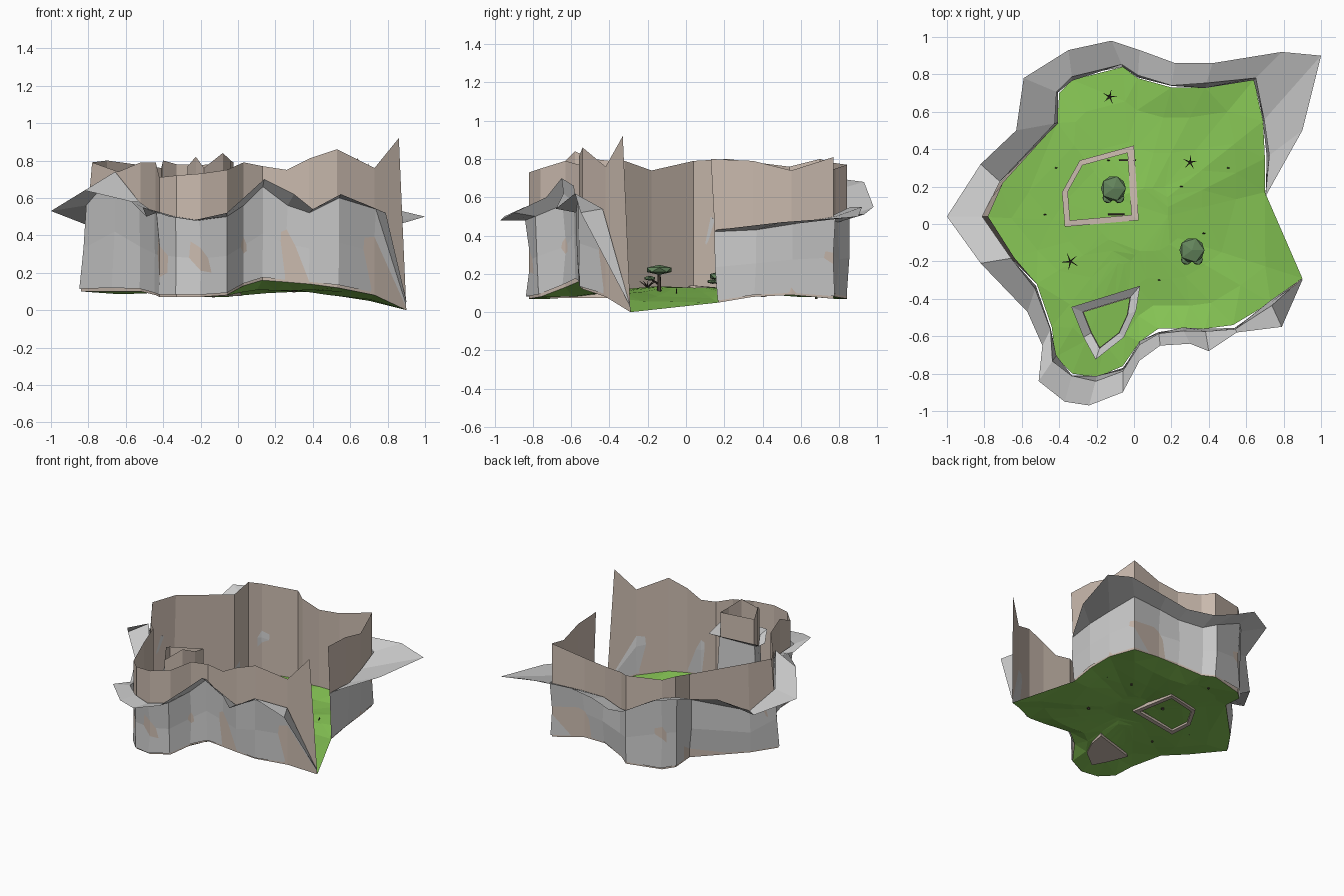
import bpy, bmesh, math, random
from mathutils import Vector
from mathutils.bvhtree import BVHTree

if "Cube" in bpy.data.objects:
    bpy.data.objects.remove(bpy.data.objects["Cube"])

random.seed(4)


def mat(name, col):
    m = bpy.data.materials.new(name)
    m.diffuse_color = (*col, 1)
    m.use_nodes = True
    m.node_tree.nodes["Principled BSDF"].inputs["Base Color"].default_value = m.diffuse_color
    return m


SAND = mat("sandstone", (0.60, 0.50, 0.43))
GRASS = mat("grass", (0.24, 0.56, 0.09))
LEAF = mat("leaf", (0.13, 0.24, 0.11))
BARK = mat("bark", (0.06, 0.045, 0.035))


def make(name, verts, faces, material=None):
    me = bpy.data.meshes.new(name)
    me.from_pydata([tuple(v) for v in verts], [], faces)
    me.update()
    ob = bpy.data.objects.new(name, me)
    bpy.context.collection.objects.link(ob)
    if material:
        me.materials.append(material)
    return ob


def sheet(name, rows, material=None, closed=False):
    """Join equal-length rows of points with quads."""
    n = len(rows[0])
    verts = [p for r in rows for p in r]
    faces = []
    for j in range(len(rows) - 1):
        for i in range(n if closed else n - 1):
            k = (i + 1) % n
            faces.append((j * n + i, j * n + k, (j + 1) * n + k, (j + 1) * n + i))
    return make(name, verts, faces, material)


# Cliff stations, clockwise from the open tip: x, y, base z, top z
WALL = [
    (.90, -.29, 0, .92), (.73, -.42, .08, .76), (.53, -.54, .12, .86), (.38, -.56, .14, .81),
    (.26, -.56, .15, .75), (.13, -.56, .16, .77), (.03, -.63, .13, .79), (-.06, -.76, .08, .75),
    (-.20, -.82, .07, .73), (-.33, -.80, .07, .72), (-.42, -.71, .07, .71), (-.44, -.55, .08, .79),
    (-.52, -.32, .10, .79), (-.66, -.18, .10, .74), (-.84, .04, .10, .79), (-.72, .22, .10, .80),
    (-.41, .54, .10, .76), (-.40, .70, .08, .80), (-.33, .77, .07, .78), (-.06, .84, .07, .77),
    (.02, .78, .08, .75), (.20, .73, .12, .73), (.38, .73, .12, .75), (.64, .77, .07, .81),
    (.69, .55, .09, .74), (.70, .35, .08, .79), (.70, .17, .05, .80)]
# Matching ledge rim: x, y, outer z, z where it leaves the wall
LEDGE = [
    (.90, -.30, .05, .03), (.79, -.55, .52, .54), (.55, -.58, .62, .60), (.40, -.68, .54, .52),
    (.30, -.64, .62, .56), (.14, -.65, .70, .66), (.03, -.73, .60, .56), (-.06, -.90, .52, .50),
    (-.24, -.97, .48, .48), (-.37, -.95, .50, .50), (-.51, -.84, .55, .52), (-.49, -.65, .50, .52),
    (-.57, -.47, .58, .58), (-.82, -.21, .64, .74), (-1.0, .04, .53, .56), (-.82, .32, .46, .43),
    (-.63, .50, .60, .56), (-.59, .78, .70, .64), (-.35, .93, .68, .64), (-.12, .98, .55, .50),
    (.03, .93, .51, .47), (.22, .86, .52, .49), (.42, .86, .55, .50), (.79, .92, .55, .50),
    (1.0, .90, .50, .46), (.90, .50, .47, .43), (.71, .16, .43, .42)]
LEAN = {0: (-.04, -.04), 13: (.02, 0), 14: (.06, 0), 15: (.02, 0), 26: (0, -.04)}

# Sandstone cliff sheet
base = [Vector(w[:3]) for w in WALL]
top = []
for i, w in enumerate(WALL):
    dx, dy = LEAN.get(i, (0, 0))
    top.append(Vector((w[0] + dx, w[1] + dy, w[3])))
sheet("cliff_wall", [base, top], SAND)

# Grey rock skin weaving over the cliff, flaring into a ledge
rows = [[], [], [], []]
for i, l in enumerate(LEDGE):
    b, t = base[i], top[i]
    out = (Vector((l[0], l[1], 0)) - Vector((b.x, b.y, 0)))
    out = out.normalized() if out.length > .02 else Vector((.3, -.3, 0))
    iz = l[3]
    for r, (f, lo, hi) in enumerate([(.03, -.006, .02), (.5, -.012, .03), (1, .008, .03)]):
        z = b.z + (iz - b.z) * f
        p = b.lerp(t, max(0, (z - b.z) / (t.z - b.z)))
        rows[r].append(Vector((p.x, p.y, z)) + out * random.uniform(lo, hi) * (0 if i == 0 else 1))
    rows[3].append(Vector(l[:3]))
sheet("rock_ledge", rows)

# Rolling grass floor
floor_rows = [base]
for f, zc in ((.78, .10), (.52, .115), (.26, .12)):
    floor_rows.append([Vector((p.x * f, p.y * f, p.z * f * .5 + zc * (1 - f * .5)
                               + .018 * math.sin(5 * p.x * f + 1) * math.cos(6 * p.y * f)))
                       for p in base])
floor = sheet("grass_floor", floor_rows, GRASS, closed=True)
bm = bmesh.new()
bm.from_mesh(floor.data)
last = [v for v in bm.verts if v.index >= 3 * len(base)]
bm.faces.new(last)
bmesh.ops.triangulate(bm, faces=bm.faces[:])
bm.to_mesh(floor.data)
tree = BVHTree.FromBMesh(bm)
bm.free()


def gz(x, y):
    hit = tree.ray_cast(Vector((x, y, 2)), Vector((0, 0, -1)))[0]
    return hit.z if hit else .1


# Low stone rim set in the grass
def inset(pts, s):
    c = sum((Vector(p) for p in pts), Vector((0, 0))) / len(pts)
    return [c + (Vector(p) - c) * s for p in pts]


rim = [(0, .42), (-.29, .34), (-.385, .17), (-.37, -.015), (.025, .02)]
section = []
for s, dz in ((1, -.015), (1, .012), (.83, .012), (.83, -.015), (1, -.015)):
    section.append([Vector((p.x, p.y, gz(p.x, p.y) + dz)) for p in inset(rim, s)])
sheet("stone_rim", section, SAND, closed=True)

# Mesa: hollow sandstone tower with grey skin and flared ledge
foot = [(-.32, -.45), (.02, -.345), (0, -.47), (-.06, -.60), (-.20, -.71), (-.26, -.60)]
crown = [.77, .79, .80, .84, .76, .82]
low = [Vector((p[0], p[1], .075)) for p in foot]
high = [Vector((p.x, p.y, z)) for p, z in zip(inset(foot, .72), crown)]
mid = [a.lerp(b, .35) for a, b in zip(low, high)]
mid = [Vector((h.x, h.y, .25)) for h in high]
tower = sheet("mesa", [low, mid, high], SAND, closed=True)
make("mesa_base", low, [(0, 1, 2, 3, 4, 5)], SAND)
shelf = [.56, .60, .66, .62, .55, .50]
skin = [[Vector((p.x, p.y, .12)) for p in inset(foot, .86)],
        [Vector((p.x, p.y, z)) for p, z in zip(inset(foot, .75), shelf)],
        [Vector((p.x, p.y, z + .03)) for p, z in zip(inset(foot, 1.08), shelf)]]
sheet("mesa_ledge", skin, None, closed=True)


def stick(name, a, b, r1, r2):
    """Tapered five-sided branch from a to b."""
    a, b = Vector(a), Vector(b)
    q = (b - a).to_track_quat('Z', 'Y')
    ring = [[p + q @ Vector((r * math.cos(k * 1.2566), r * math.sin(k * 1.2566), 0))
             for k in range(5)] for p, r in ((a, r1), (b, r2))]
    return sheet(name, ring, BARK, closed=True)


def clump(name, loc, r, flat):
    bpy.ops.mesh.primitive_ico_sphere_add(subdivisions=1, radius=r, location=loc)
    ob = bpy.context.object
    ob.name = name
    ob.scale = (1, 1, flat)
    ob.data.materials.append(LEAF)


# Leafy trees with stacked flat canopies
for x, y, h, r in ((.31, -.14, .11, .075), (-.11, .19, .07, .075)):
    z = gz(x, y)
    stick("tree_trunk", (x, y, z - .01), (x, y, z + h), .012, .007)
    clump("tree_canopy", (x, y, z + h), r, .35)
    for s in (-1, 1):
        tip = (x + s * .03, y - .05, z + h * .6)
        stick("tree_branch", (x, y, z + h * .3), tip, .006, .004)
        clump("tree_side_canopy", tip, .032, .4)

# Bare trees
for x, y, h in ((-.34, -.20, .06), (-.13, .68, .05), (.30, .33, .05)):
    z = gz(x, y)
    stick("bare_trunk", (x, y, z - .01), (x, y, z + h * .6), .008, .005)
    for k in range(5):
        a = k * 1.257 + x * 9
        stick("bare_branch", (x, y, z + h * .45),
              (x + h * .75 * math.cos(a), y + h * .75 * math.sin(a), z + h), .005, .001)

# Small twigs scattered in the grass
for x, y in ((-.42, .30), (-.48, .05), (.13, -.30), (.37, -.05), (.25, .20), (.50, .30), (-.14, .34)):
    z = gz(x, y)
    stick("twig", (x, y, z), (x + .01, y, z + .025), .004, .002)
# Fallen logs beside the rim
for x, y in ((-.14, .05), (-.08, .34)):
    z = gz(x, y) + .005
    stick("log", (x, y, z), (x + .09, y, gz(x + .09, y) + .005), .005, .005)
